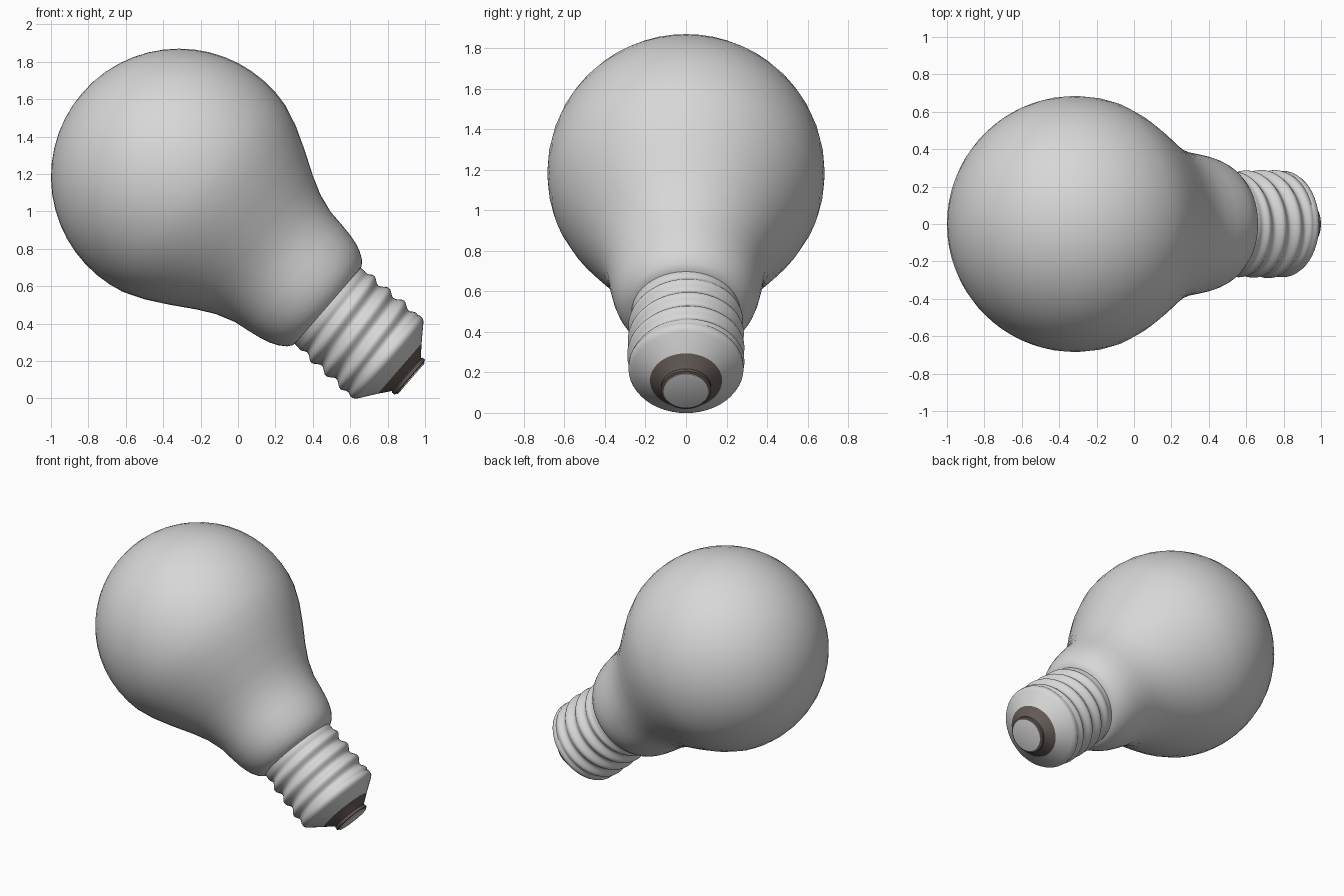
import bpy, bmesh, math
from mathutils import Vector

if "Cube" in bpy.data.objects:
    bpy.data.objects.remove(bpy.data.objects["Cube"])

# Lamp axis: from globe centre down towards the contact tip
ANGLE = math.radians(41)
CENTRE = Vector((-0.315, 0, 1.185))
D = Vector((math.cos(ANGLE), 0, -math.sin(ANGLE)))
U = Vector((math.sin(ANGLE), 0, math.cos(ANGLE)))
V = D.cross(U)


def material(name, rgb):
    m = bpy.data.materials.new(name)
    m.diffuse_color = (*rgb, 1)
    m.use_nodes = True
    m.node_tree.nodes["Principled BSDF"].inputs["Base Color"].default_value = m.diffuse_color
    return m


grey = material("light_grey", (0.68, 0.68, 0.68))
brown = material("dark_brown", (0.13, 0.105, 0.095))


def lathe(name, profile, mat, segs=48, offset=None, sharp=40):
    """Revolve (distance along axis, radius) points about the lamp axis."""
    bm = bmesh.new()
    rings = []
    for t, r in profile:
        if r < 1e-5:
            rings.append([bm.verts.new(CENTRE + D * t)])
            continue
        ring = []
        for i in range(segs):
            a = 2 * math.pi * i / segs
            rr = r + (offset(t, a) if offset else 0)
            ring.append(bm.verts.new(CENTRE + D * t + (U * math.cos(a) + V * math.sin(a)) * rr))
        rings.append(ring)
    for A, B in zip(rings, rings[1:]):
        for i in range(segs):
            j = (i + 1) % segs
            if len(A) == 1:
                bm.faces.new((A[0], B[i], B[j]))
            elif len(B) == 1:
                bm.faces.new((A[i], B[0], A[j]))
            else:
                bm.faces.new((A[i], B[i], B[j], A[j]))
    bmesh.ops.recalc_face_normals(bm, faces=bm.faces)
    me = bpy.data.meshes.new(name)
    bm.to_mesh(me)
    bm.free()
    me.materials.append(mat)
    ob = bpy.data.objects.new(name, me)
    bpy.context.collection.objects.link(ob)
    bpy.ops.object.select_all(action='DESELECT')
    ob.select_set(True)
    bpy.context.view_layer.objects.active = ob
    bpy.ops.object.shade_smooth_by_angle(angle=math.radians(sharp))
    return ob


# Glass globe: sphere blending into the waisted neck and rounded shoulder
R = 0.685
globe = [(-R * math.cos(math.radians(a)), R * math.sin(math.radians(a)))
         for a in range(0, 107, 7)]
globe[0] = (-R, 0)
neck = [(0.29, 0.616), (0.41, 0.55), (0.534, 0.475), (0.63, 0.425), (0.735, 0.39),
        (0.82, 0.378), (0.9, 0.364), (0.95, 0.35), (0.99, 0.333), (1.03, 0.306),
        (1.05, 0.28), (1.057, 0.25)]
lathe("glass_bulb", globe + neck, grey)


# Screw cap with a right-handed helical thread that fades at both ends
def thread(t, a):
    fade = min(1, max(0, (t - 1.08) / 0.04)) * min(1, max(0, (1.45 - t) / 0.04))
    phase = (t - 1.133) / 0.105 - a / (2 * math.pi)
    return 0.013 * fade * math.cos(2 * math.pi * phase)


cap = [(1.04, 0.268)]
cap += [(1.06 + 0.0105 * i, 0.27 + 0.00025 * i) for i in range(38)]
cap += [(1.458, 0.284), (1.475, 0.284), (1.488, 0.278), (1.5, 0.265), (1.563, 0.178)]
lathe("screw_cap", cap, grey, offset=thread)

# Dark insulator cone with a small flange
lathe("insulator", [(1.563, 0.178), (1.607, 0.122), (1.612, 0.118), (1.617, 0.124),
                    (1.634, 0.124), (1.638, 0.112), (1.638, 0)], brown)

# Contact disc at the tip
lathe("contact_disc", [(1.63, 0), (1.63, 0.112), (1.643, 0.111), (1.645, 0.105), (1.645, 0)], grey)
